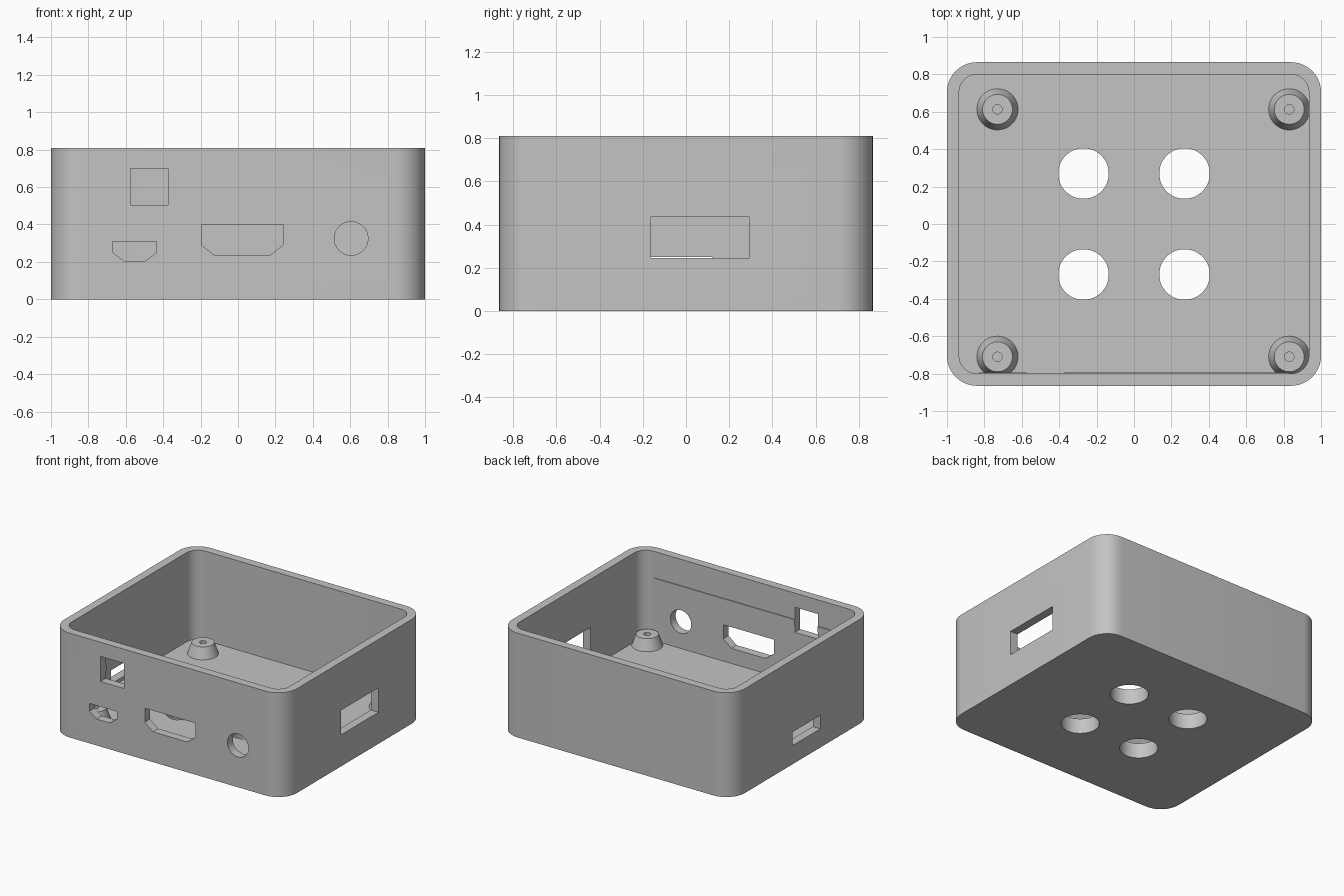
import bpy, bmesh, math
from mathutils import Vector

if "Cube" in bpy.data.objects:
    bpy.data.objects.remove(bpy.data.objects["Cube"])

WALL, FLOOR, HEIGHT = 0.065, 0.118, 0.81
HALF_X, HALF_Y, RADIUS = 1.0, 0.865, 0.16
POST_TOP = 0.205

grey = bpy.data.materials.new("plain_grey")
grey.use_nodes = True
colour = (0.55, 0.55, 0.55, 1)
grey.diffuse_color = colour
grey.node_tree.nodes["Principled BSDF"].inputs["Base Color"].default_value = colour


def finish(name, bm):
    bmesh.ops.recalc_face_normals(bm, faces=bm.faces)
    mesh = bpy.data.meshes.new(name)
    bm.to_mesh(mesh)
    bm.free()
    mesh.materials.append(grey)
    obj = bpy.data.objects.new(name, mesh)
    bpy.context.collection.objects.link(obj)
    return obj


def prism(name, outline, low, high, axis):
    """Extrude a 2D outline along one axis; the other two axes keep their order."""
    def place(point, depth):
        co = list(point)
        co.insert("xyz".index(axis), depth)
        return co
    bm = bmesh.new()
    face = bm.faces.new([bm.verts.new(place(p, low)) for p in outline])
    extruded = bmesh.ops.extrude_face_region(bm, geom=[face])["geom"]
    shift = Vector(place((0, 0), high - low))
    bmesh.ops.translate(bm, vec=shift,
                        verts=[v for v in extruded if isinstance(v, bmesh.types.BMVert)])
    return finish(name, bm)


def arc(cx, cy, r, start, sweep, steps):
    angles = [start + sweep * i / steps for i in range(steps + 1)]
    return [(cx + r * math.cos(a), cy + r * math.sin(a)) for a in angles]


def circle(cx, cy, r, steps=48):
    return arc(cx, cy, r, 0, math.tau, steps)[:-1]


def rectangle(x0, x1, z0, z1):
    return [(x0, z0), (x1, z0), (x1, z1), (x0, z1)]


def plug(x0, x1, z0, z1, inset, rise):
    """Rectangle with its two lower corners cut off."""
    return [(x0 + inset, z0), (x1 - inset, z0), (x1, z0 + rise),
            (x1, z1), (x0, z1), (x0, z0 + rise)]


def rounded(hx, hy, r):
    points = []
    for i, (sx, sy) in enumerate([(1, 1), (-1, 1), (-1, -1), (1, -1)]):
        points += arc(sx * (hx - r), sy * (hy - r), r, i * math.pi / 2, math.pi / 2, 10)
    return points


def smooth(obj):
    bpy.ops.object.select_all(action="DESELECT")
    obj.select_set(True)
    bpy.context.view_layer.objects.active = obj
    bpy.ops.object.shade_smooth_by_angle(angle=math.radians(30))


# Outer shell and the cavity inside it
case = prism("case_shell", rounded(HALF_X, HALF_Y, RADIUS), 0, HEIGHT, "z")
cutters = [prism("cavity", rounded(HALF_X - WALL, HALF_Y - WALL, RADIUS - WALL),
                 FLOOR, HEIGHT + 0.2, "z")]

# Front ports: power, display, audio and a square opening
front_ports = [plug(-0.67, -0.435, 0.205, 0.31, 0.06, 0.045),
               plug(-0.195, 0.24, 0.235, 0.40, 0.07, 0.055),
               circle(0.605, 0.325, 0.09),
               rectangle(-0.575, -0.375, 0.505, 0.70)]
cutters += [prism("front_port", p, -HALF_Y - 0.1, -HALF_Y + WALL + 0.1, "y")
            for p in front_ports]

# Side openings: wide port on the left, card slot on the right
cutters.append(prism("side_port", rectangle(-0.165, 0.295, 0.245, 0.435), 0.85, 1.1, "x"))
cutters.append(prism("card_slot", rectangle(-0.22, 0.12, 0.145, 0.25), -1.1, -0.85, "x"))

# Round vents through the floor
for x in (-0.27, 0.27):
    for y in (-0.27, 0.27):
        cutters.append(prism("floor_vent", circle(x, y, 0.135), -0.1, FLOOR + 0.1, "z"))

for cutter in cutters:
    cutter.hide_render = True
    cut = case.modifiers.new(cutter.name, "BOOLEAN")
    cut.operation, cut.solver, cut.object = "DIFFERENCE", "EXACT", cutter

# Apply the cuts and drop the cutters
graph = bpy.context.evaluated_depsgraph_get()
cut_mesh = bpy.data.meshes.new_from_object(case.evaluated_get(graph))
case.modifiers.clear()
case.data = cut_mesh
for cutter in cutters:
    bpy.data.objects.remove(cutter)
cut_mesh.materials.clear()
cut_mesh.materials.append(grey)
smooth(case)

# Lid catch along the inside of the front wall, left of and right of the square opening
inner = -HALF_Y + WALL
for side, x0, x1 in (("right", -0.83, -0.575), ("left", -0.375, 0.83)):
    prism("lid_catch_" + side, rectangle(x0, x1, 0.56, 0.606), inner - 0.01, inner + 0.007, "y")


# Tapered board posts with a pilot hole
def post(name, x, y):
    bm = bmesh.new()
    profile = [(0.112, FLOOR - 0.005), (0.08, POST_TOP), (0.025, POST_TOP), (0.025, FLOOR - 0.005)]
    rings = [[bm.verts.new((px, py, z)) for px, py in circle(x, y, r, 40)] for r, z in profile]
    rings.append(rings[0])
    for low, high in zip(rings, rings[1:]):
        for i in range(len(low)):
            j = (i + 1) % len(low)
            bm.faces.new((low[i], low[j], high[j], high[i]))
    smooth(finish(name, bm))


for side, x in (("right", -0.73), ("left", 0.83)):
    for end, y in (("front", -0.71), ("back", 0.613)):
        post(f"board_post_{end}_{side}", x, y)
